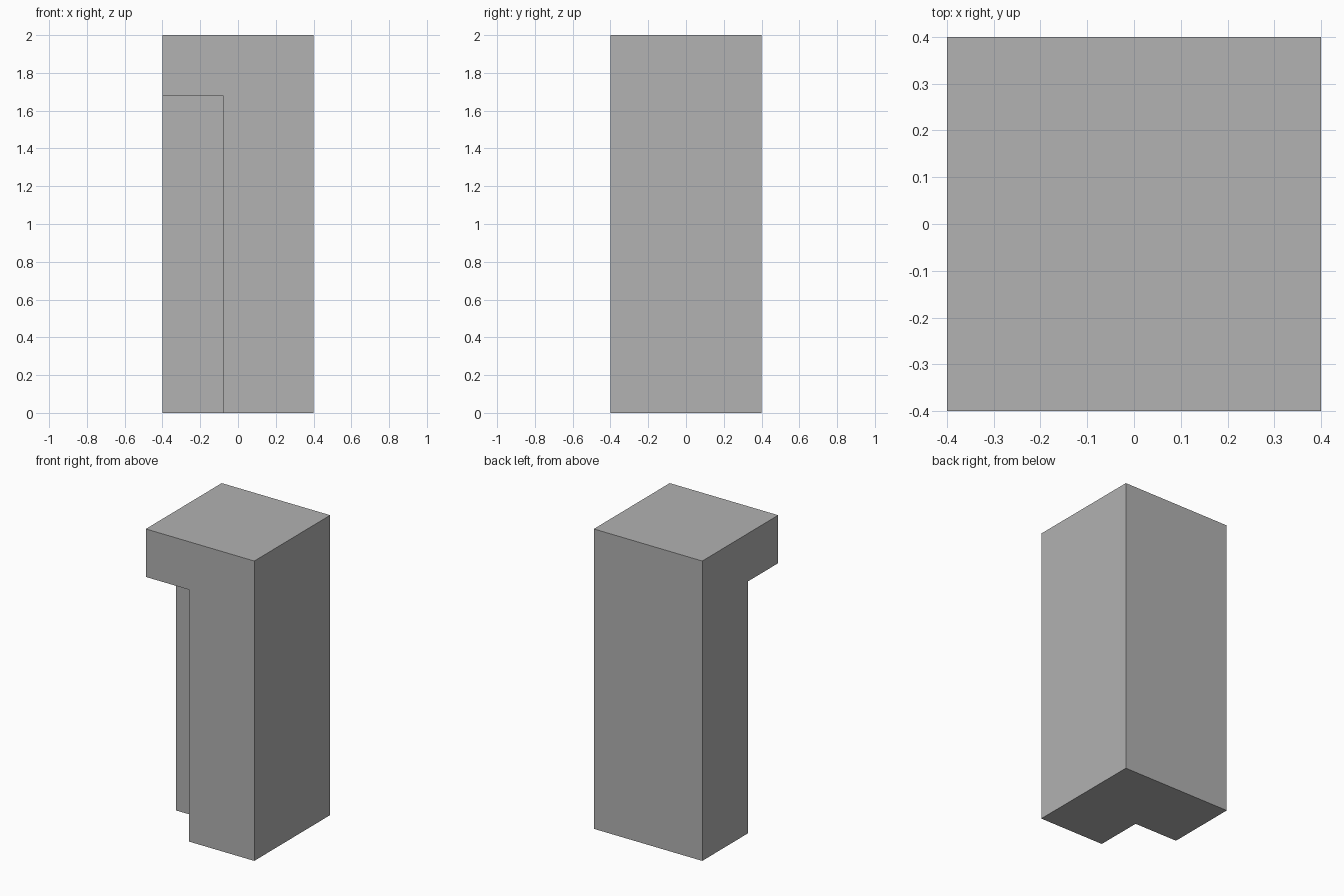
import bpy
from mathutils import Vector

default = bpy.data.objects.get("Cube")
if default:
    bpy.data.objects.remove(default, do_unlink=True)

HALF, HEIGHT = 0.4, 2.0       # overall block
NOTCH, NOTCH_TOP = -0.08, 1.68  # inner faces of the corner notch


def box(name, low, high):
    low, high = Vector(low), Vector(high)
    bpy.ops.mesh.primitive_cube_add(size=1, location=(low + high) / 2)
    obj = bpy.context.object
    obj.name = obj.data.name = name
    obj.scale = high - low
    bpy.ops.object.transform_apply(location=True, rotation=False, scale=True)
    return obj


grey = bpy.data.materials.new("mid grey")
grey.use_nodes = True
colour = (0.445, 0.445, 0.445, 1)
grey.diffuse_color = colour
grey.node_tree.nodes["Principled BSDF"].inputs["Base Color"].default_value = colour

# Solid square pillar
pillar = box("notched_pillar", (-HALF, -HALF, 0), (HALF, HALF, HEIGHT))
pillar.data.materials.append(grey)

# Corner notch, open at the front, the right side and the bottom
cutter = box("notch_cutter", (-1, -1, -1), (NOTCH, NOTCH, NOTCH_TOP))
cutter.hide_render = True
cutter.data.materials.append(grey)

cut = pillar.modifiers.new("corner notch", 'BOOLEAN')
cut.operation = 'DIFFERENCE'
cut.solver = 'EXACT'
cut.object = cutter

# Apply the cut and discard the helper
bpy.ops.object.select_all(action='DESELECT')
pillar.select_set(True)
bpy.context.view_layer.objects.active = pillar
bpy.ops.object.modifier_apply(modifier=cut.name)
bpy.data.objects.remove(cutter, do_unlink=True)
